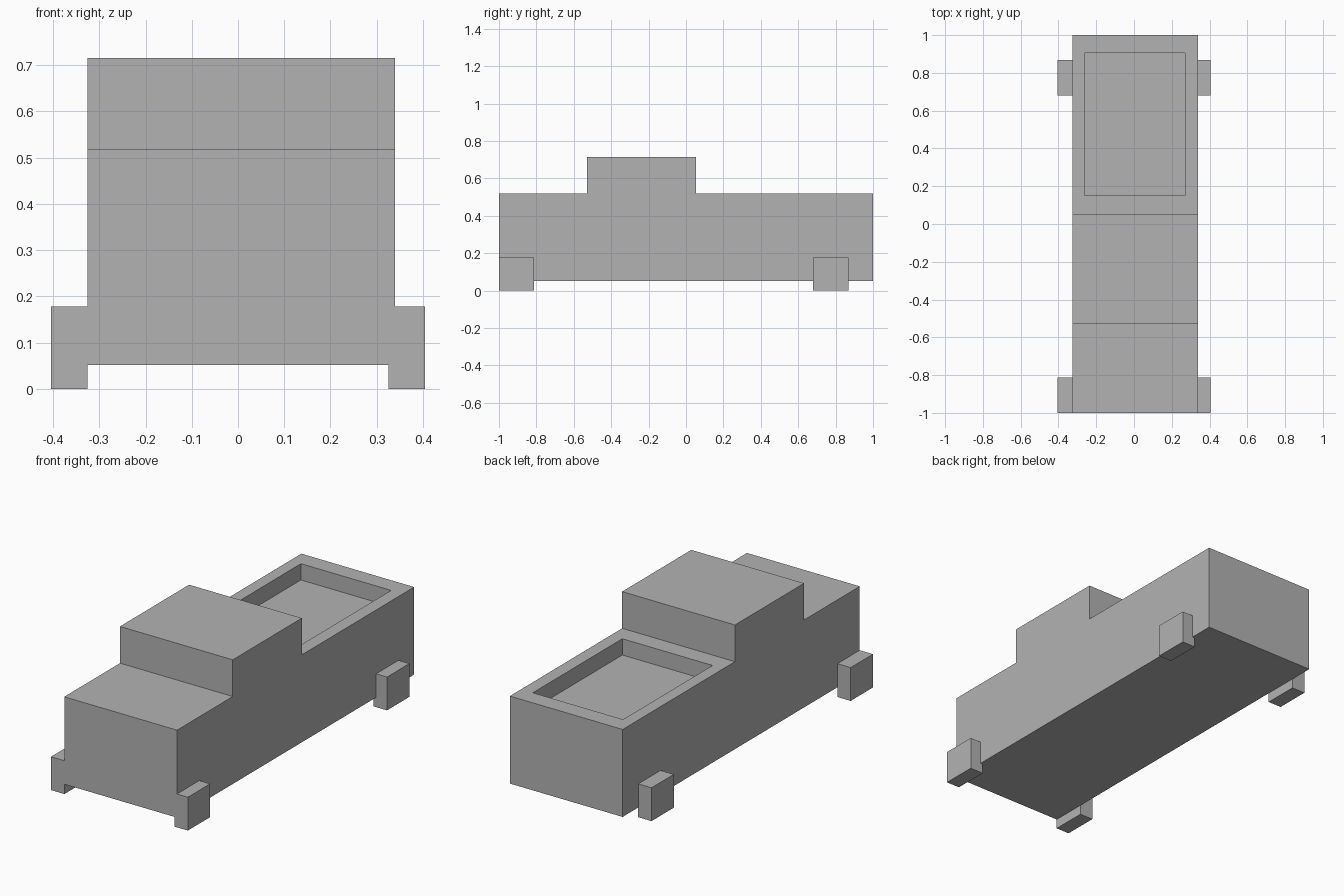
import bpy
import bmesh

old = bpy.data.objects.get("Cube")
if old:
    bpy.data.objects.remove(old, do_unlink=True)

# Single plain grey
grey = bpy.data.materials.new("plain grey")
grey.use_nodes = True
colour = (0.45, 0.45, 0.45, 1)
grey.diffuse_color = colour
grey.node_tree.nodes["Principled BSDF"].inputs["Base Color"].default_value = colour


def finish(bm, name):
    bmesh.ops.recalc_face_normals(bm, faces=bm.faces)
    mesh = bpy.data.meshes.new(name)
    bm.to_mesh(mesh)
    bm.free()
    mesh.materials.append(grey)
    obj = bpy.data.objects.new(name, mesh)
    bpy.context.collection.objects.link(obj)
    return obj


def box(name, x, y, z):
    bm = bmesh.new()
    bmesh.ops.create_cube(bm, size=1)
    for v in bm.verts:
        for i, (low, high) in enumerate((x, y, z)):
            v.co[i] = high if v.co[i] > 0 else low
    return finish(bm, name)


# Truck body: stepped side profile extruded across the width
LEFT, RIGHT = 0.34, -0.326
BASE, DECK, ROOF = 0.052, 0.519, 0.715
CAB_FRONT, CAB_BACK = -0.53, 0.053
profile = [(-1, BASE), (1, BASE), (1, DECK), (CAB_BACK, DECK),
           (CAB_BACK, ROOF), (CAB_FRONT, ROOF), (CAB_FRONT, DECK), (-1, DECK)]
bm = bmesh.new()
side = bm.faces.new([bm.verts.new((RIGHT, y, z)) for y, z in profile])
wall = bmesh.ops.extrude_face_region(bm, geom=[side])["geom"]
bmesh.ops.translate(bm, vec=(LEFT - RIGHT, 0, 0),
                    verts=[g for g in wall if isinstance(g, bmesh.types.BMVert)])
bmesh.ops.recalc_face_normals(bm, faces=bm.faces)

# Cargo bed: inset the rear deck, then sink its floor
bm.faces.ensure_lookup_table()
deck = next(f for f in bm.faces
            if f.normal.z > 0.9 and f.calc_center_median().y > CAB_BACK + 0.1)
bmesh.ops.inset_individual(bm, faces=[deck], thickness=0.05)
for v in deck.verts:
    v.co.x = 0.271 if v.co.x > 0 else -0.262
    v.co.y = 0.905 if v.co.y > 0.5 else 0.15
rim = list(deck.verts)
floor = bmesh.ops.extrude_face_region(bm, geom=[deck])["geom"]
bmesh.ops.translate(bm, vec=(0, 0, -0.087),
                    verts=[g for g in floor if isinstance(g, bmesh.types.BMVert)])
if deck.is_valid:
    bmesh.ops.delete(bm, geom=[deck], context='FACES_ONLY')
finish(bm, "truck_body")

# Four block wheels
for end, y in (("front", (-1, -0.812)), ("rear", (0.68, 0.868))):
    for hand, x in (("left", (0.325, 0.404)), ("right", (-0.404, -0.325))):
        box(f"{end}_{hand}_wheel", x, y, (0, 0.178))
